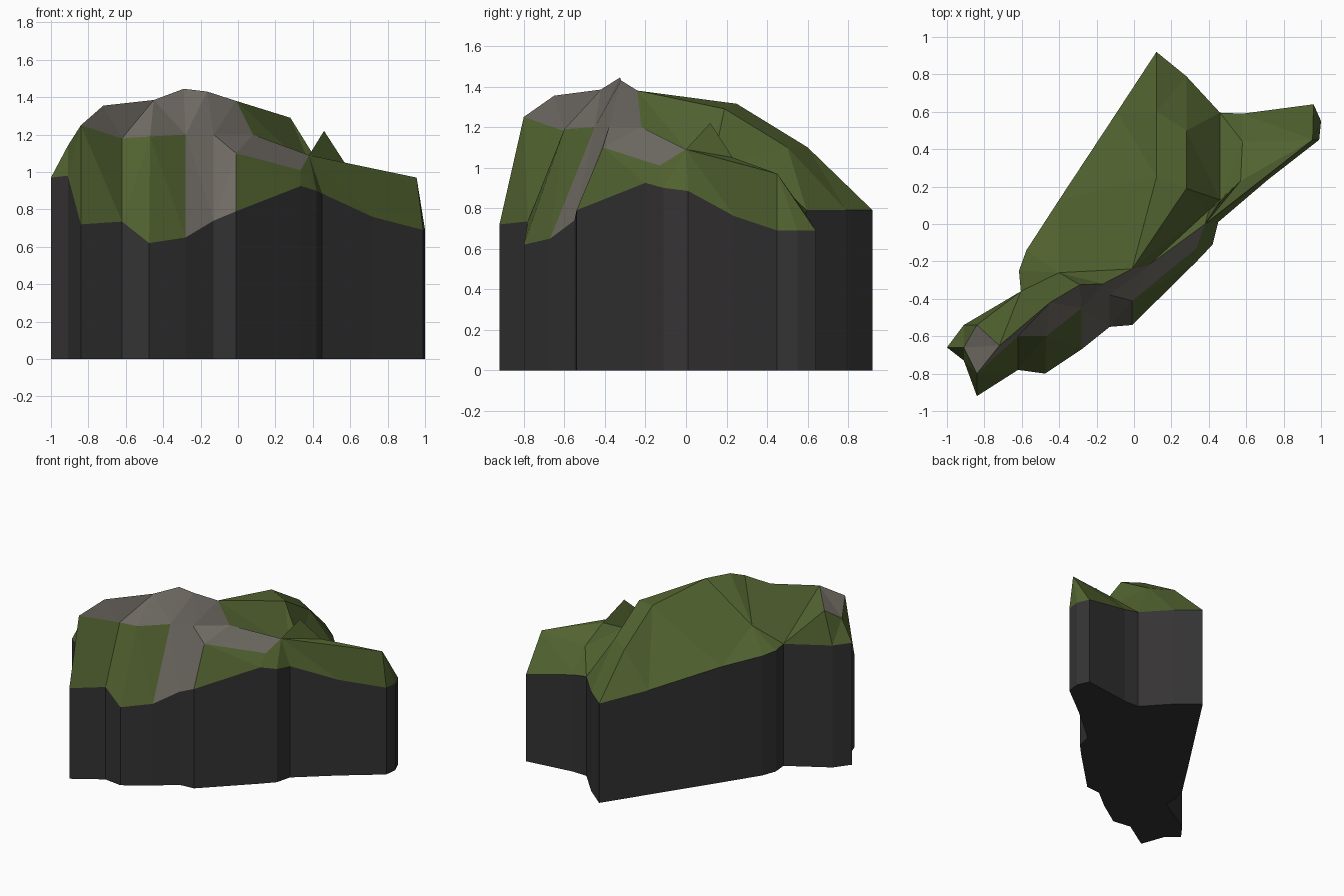
import bpy
from mathutils import Vector
from mathutils.geometry import delaunay_2d_cdt

if "Cube" in bpy.data.objects:
    bpy.data.objects.remove(bpy.data.objects["Cube"])

# Rim of the terrain, counter-clockwise from the left tip
RIM = [(-1.0, -.66, .97), (-.91, -.73, .98), (-.84, -.92, .72), (-.62, -.78, .735),
       (-.475, -.80, .62), (-.28, -.67, .65), (-.13, -.55, .74), (-.01, -.54, .79),
       (.335, -.20, .925), (.42, -.11, .90), (.45, .01, .885), (.72, .24, .76),
       (.99, .45, .69), (1.0, .55, .69), (.96, .64, .69), (.58, .59, .77),
       (.46, .595, .79), (.28, .79, .79), (.12, .92, .79), (-.09, .60, .83),
       (-.40, .13, .92), (-.575, -.14, .95), (-.615, -.25, .96), (-.605, -.36, .97),
       (-.91, -.54, .97)]

# Break lines of the hill
CREST = [(-.84, -.54, 1.23), (-.72, -.65, 1.355), (-.45, -.42, 1.385),
         (-.29, -.325, 1.445), (-.165, -.32, 1.43), (-.01, -.24, 1.38)]
SHELF = [(-.91, -.66, 1.14), (-.84, -.80, 1.25), (-.62, -.60, 1.18), (-.47, -.60, 1.19),
         (-.28, -.45, 1.2), (-.13, -.38, 1.2), (.08, -.22, 1.2), (.38, 0, 1.09)]
KNEE = [(-.01, -.41, 1.10), (.335, -.13, 1.01)]
SPUR = [(-.40, -.26, 1.1), (.12, .25, 1.315), (.28, .19, 1.29), (.46, .12, 1.22),
        (.57, .23, 1.05), (.955, .45, .97)]
BACK = [(.12, .60, 1.1), (.28, .50, 1.1)]
SADDLE = [(.58, .44, .94)]


def material(name, rgb):
    m = bpy.data.materials.new(name)
    m.diffuse_color = (*rgb, 1)
    m.use_nodes = True
    m.node_tree.nodes["Principled BSDF"].inputs["Base Color"].default_value = m.diffuse_color
    return m


def make_object(name, verts, faces, mats):
    me = bpy.data.meshes.new(name)
    me.from_pydata(verts, [], faces)
    for m in mats:
        me.materials.append(m)
    ob = bpy.data.objects.new(name, me)
    bpy.context.collection.objects.link(ob)
    return ob


grass = material("grass", (.085, .125, .03))
rock = material("rock", (.16, .145, .125))
earth = material("dark_earth", (.035, .033, .033))

# Collect points and constrained edges
pts = list(RIM)
n = len(RIM)
edges = [(i, (i + 1) % n) for i in range(n)]
for line in (CREST, SHELF, KNEE, SPUR, BACK, SADDLE):
    s = len(pts)
    pts += line
    edges += [(s + i, s + i + 1) for i in range(len(line) - 1)]
ix = pts.index
links = [(RIM[18], BACK[0]), (BACK[0], SPUR[1]), (BACK[1], RIM[17]), (SPUR[0], RIM[23]),
         (CREST[-1], SHELF[6]), (SHELF[6], SPUR[4]), (SHELF[7], SPUR[5]),
         (SHELF[7], KNEE[1]), (SHELF[7], KNEE[0]), (KNEE[0], RIM[7]),
         (SHELF[5], RIM[6]), (SHELF[4], RIM[5]), (SPUR[3], RIM[16]),
         (SADDLE[0], SPUR[4]), (SADDLE[0], RIM[15]), (CREST[-1], SPUR[3]),
         (CREST[0], SHELF[0]), (SPUR[5], RIM[14])]
edges += [(ix(a), ix(b)) for a, b in links]

# Faceted hill surface
res = delaunay_2d_cdt([Vector(p[:2]) for p in pts], edges, [], 1, 1e-5)
src = res[3]
verts = [(v.x, v.y, pts[src[i][0]][2] if src[i] else 1.0) for i, v in enumerate(res[0])]
faces = [list(f) for f in res[2]]
hill = make_object("hill_surface", verts, faces, [grass, rock])

# Bare rock where a face lies on the cliff points
bare = {p: 1 for p in CREST + SHELF}
bare.update({KNEE[0]: 1, KNEE[1]: .5, RIM[5]: .4, RIM[6]: 1.2, RIM[7]: .5})
for poly in hill.data.polygons:
    w = sum(bare.get(pts[src[v][0]], 0) if src[v] else 0 for v in poly.vertices)
    poly.material_index = int(w >= 2.5)

# Cut earth walls and flat underside
wall_verts = [(x, y, 0) for x, y, z in RIM] + RIM
wall_faces = [(i, (i + 1) % n, (i + 1) % n + n, i + n) for i in range(n)]
make_object("earth_base", wall_verts, wall_faces + [tuple(reversed(range(n)))], [earth])
